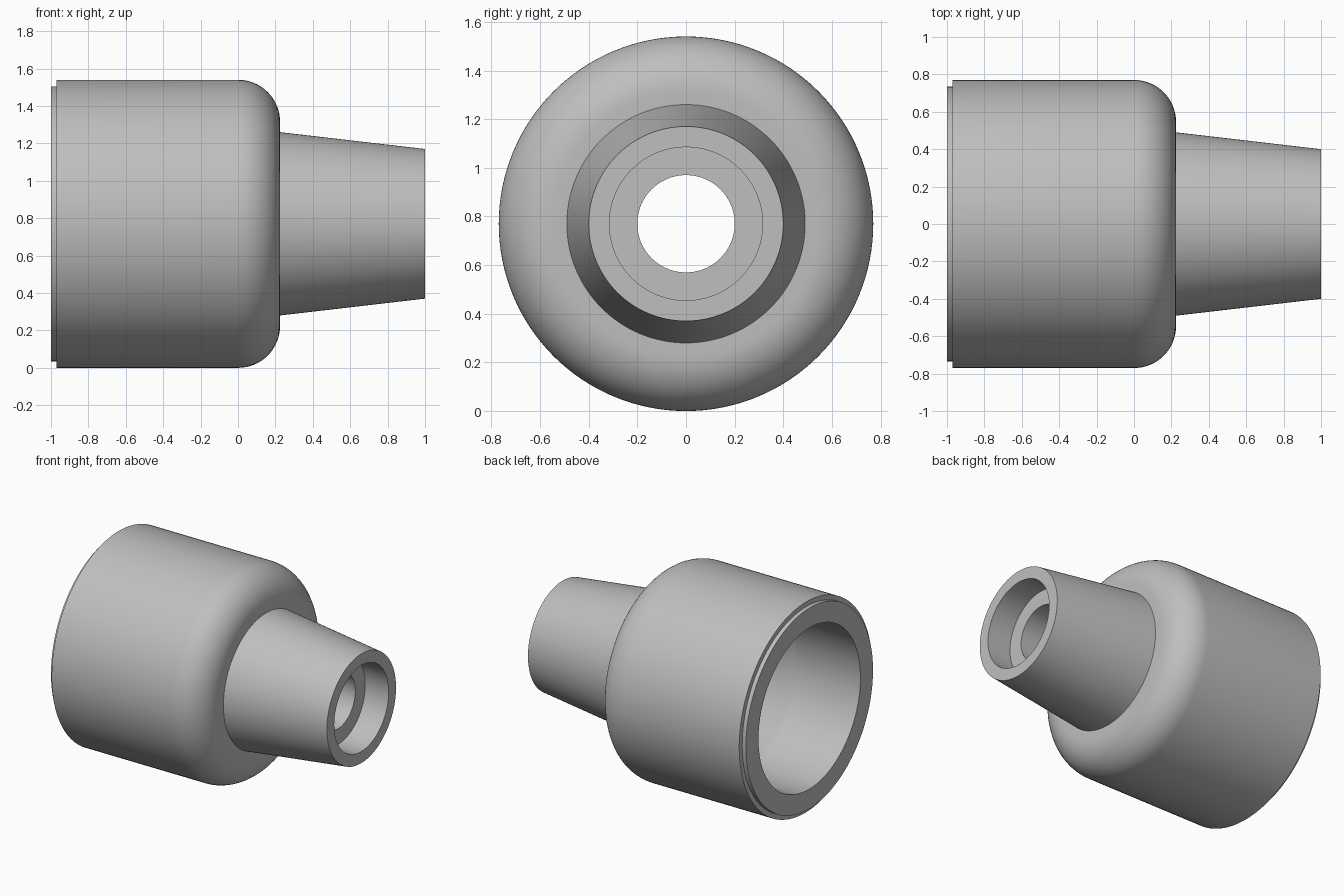
import bpy
import bmesh
from math import sin, cos, pi, radians
from mathutils import Vector

cube = bpy.data.objects.get("Cube")
if cube:
    bpy.data.objects.remove(cube, do_unlink=True)

RADIUS = 0.77      # body radius, also the axis height
FILLET = 0.225     # rounded shoulder
SEGMENTS = 128

# One grey material
grey = bpy.data.materials.new("plain grey")
grey.use_nodes = True
colour = (0.52, 0.52, 0.52, 1)
grey.diffuse_color = colour
grey.node_tree.nodes["Principled BSDF"].inputs["Base Color"].default_value = colour


def lathe(name, profile):
    """Turn a closed (x, radius) profile around the horizontal axis."""
    bm = bmesh.new()
    verts = [bm.verts.new((x, 0, r)) for x, r in profile]
    edges = [bm.edges.new((a, b)) for a, b in zip(verts, verts[1:] + verts[:1])]
    bmesh.ops.spin(bm, geom=verts + edges, cent=(0, 0, 0), axis=(1, 0, 0),
                   angle=2 * pi, steps=SEGMENTS, use_merge=True)
    bmesh.ops.remove_doubles(bm, verts=bm.verts, dist=1e-5)
    bmesh.ops.recalc_face_normals(bm, faces=bm.faces)
    mesh = bpy.data.meshes.new(name)
    bm.to_mesh(mesh)
    bm.free()
    mesh.materials.append(grey)
    obj = bpy.data.objects.new(name, mesh)
    obj.location = Vector((0, 0, RADIUS))
    bpy.context.collection.objects.link(obj)
    bpy.ops.object.select_all(action='DESELECT')
    obj.select_set(True)
    bpy.context.view_layer.objects.active = obj
    bpy.ops.object.shade_smooth_by_angle(angle=radians(20))
    return obj


# Outside: stepped rear rim, drum, rounded shoulder, tapered spout
rear = [(-1, 0.59), (-1, 0.735), (-0.97, 0.735), (-0.97, RADIUS)]
shoulder = [(FILLET * sin(a), RADIUS - FILLET + FILLET * cos(a))
            for a in (i * pi / 32 for i in range(17))]
spout = [(FILLET, 0.49), (1, 0.4)]

# Inside: spout counterbore, through hole, conical throat, wide rear bore
bore = [(1, 0.315), (0.81, 0.315), (0.81, 0.2), (0.2, 0.2), (-0.48, 0.59)]

lathe("reducer_body", rear + shoulder + spout + bore)
